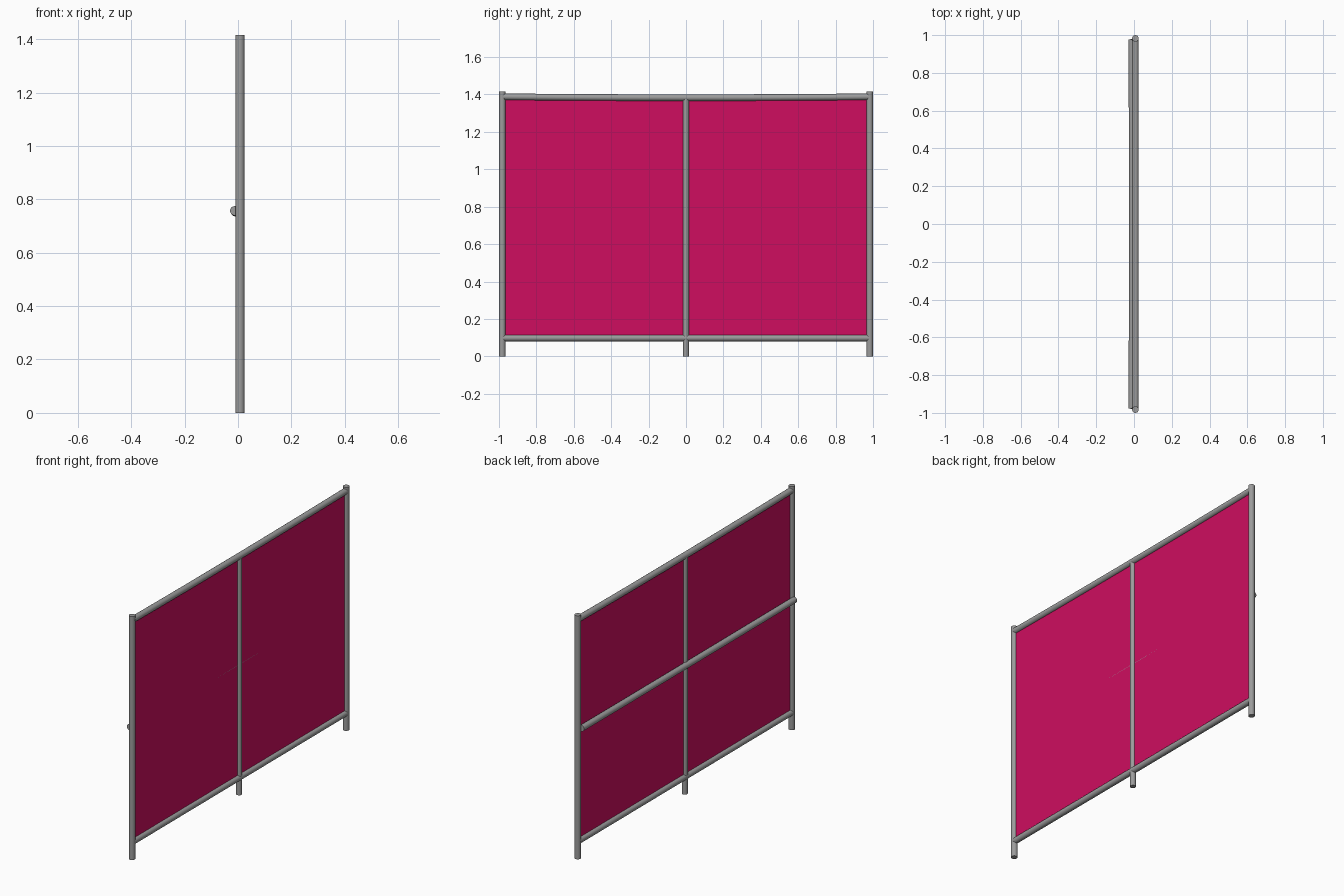
import bpy
import math
from mathutils import Vector

cube = bpy.data.objects.get("Cube")
if cube:
    bpy.data.objects.remove(cube, do_unlink=True)


def material(name, color):
    m = bpy.data.materials.new(name)
    m.use_nodes = True
    m.diffuse_color = color
    m.node_tree.nodes["Principled BSDF"].inputs["Base Color"].default_value = color
    return m


STEEL = material("grey steel", (0.33, 0.33, 0.33, 1))
PINK = material("magenta panel", (0.62, 0.004, 0.115, 1))
R = 0.0175   # tube radius
X = 0.0075   # plane of the frame


def tube(name, start, end, radius=R):
    """Capped round tube between two points."""
    a, b = Vector(start), Vector(end)
    bpy.ops.mesh.primitive_cylinder_add(vertices=16, radius=radius, depth=(b - a).length,
                                        location=(a + b) / 2)
    o = bpy.context.object
    o.name = name
    o.rotation_euler = (b - a).to_track_quat('Z', 'Y').to_euler()
    o.data.materials.append(STEEL)
    bpy.ops.object.shade_smooth_by_angle(angle=math.radians(40))
    return o


def bowed_rail(name, ends, middle):
    """Long tube with a slight bend at its middle, given (x, z) at ends and middle."""
    curve = bpy.data.curves.new(name, 'CURVE')
    curve.dimensions = '3D'
    curve.bevel_depth = R
    curve.bevel_resolution = 6
    curve.use_fill_caps = True
    line = curve.splines.new('POLY')
    steps = 12
    line.points.add(steps)
    for i, p in enumerate(line.points):
        t = 2 * i / steps - 1
        x = middle[0] + (ends[0] - middle[0]) * t * t
        z = middle[1] + (ends[1] - middle[1]) * t * t
        p.co = (x, 0.978 * t, z, 1)
    curve.materials.append(STEEL)
    o = bpy.data.objects.new(name, curve)
    bpy.context.collection.objects.link(o)
    bpy.ops.object.select_all(action='DESELECT')
    o.select_set(True)
    bpy.context.view_layer.objects.active = o
    bpy.ops.object.convert(target='MESH')
    bpy.ops.object.shade_smooth_by_angle(angle=math.radians(40))


# Upright posts
for name, side in (("front_post", -1), ("back_post", 1)):
    y = side * (1 - R)
    tube(name, (X, y, 0), (X, y, 1.415))
tube("middle_post", (X, 0, 0), (X, 0, 1.385), 0.016)

# Horizontal rails
tube("bottom_rail", (X, -0.98, 0.098), (X, 0.98, 0.098))
bowed_rail("top_rail", (X, 1.388), (X, 1.383))
bowed_rail("middle_rail", (-0.0125, 0.757), (-0.0088, 0.753))

# Thin infill panel
bpy.ops.mesh.primitive_cube_add(size=1, location=(X, 0, 0.743))
panel = bpy.context.object
panel.name = "infill_panel"
panel.scale = (0.002, 1.96, 1.28)
panel.data.materials.append(PINK)
